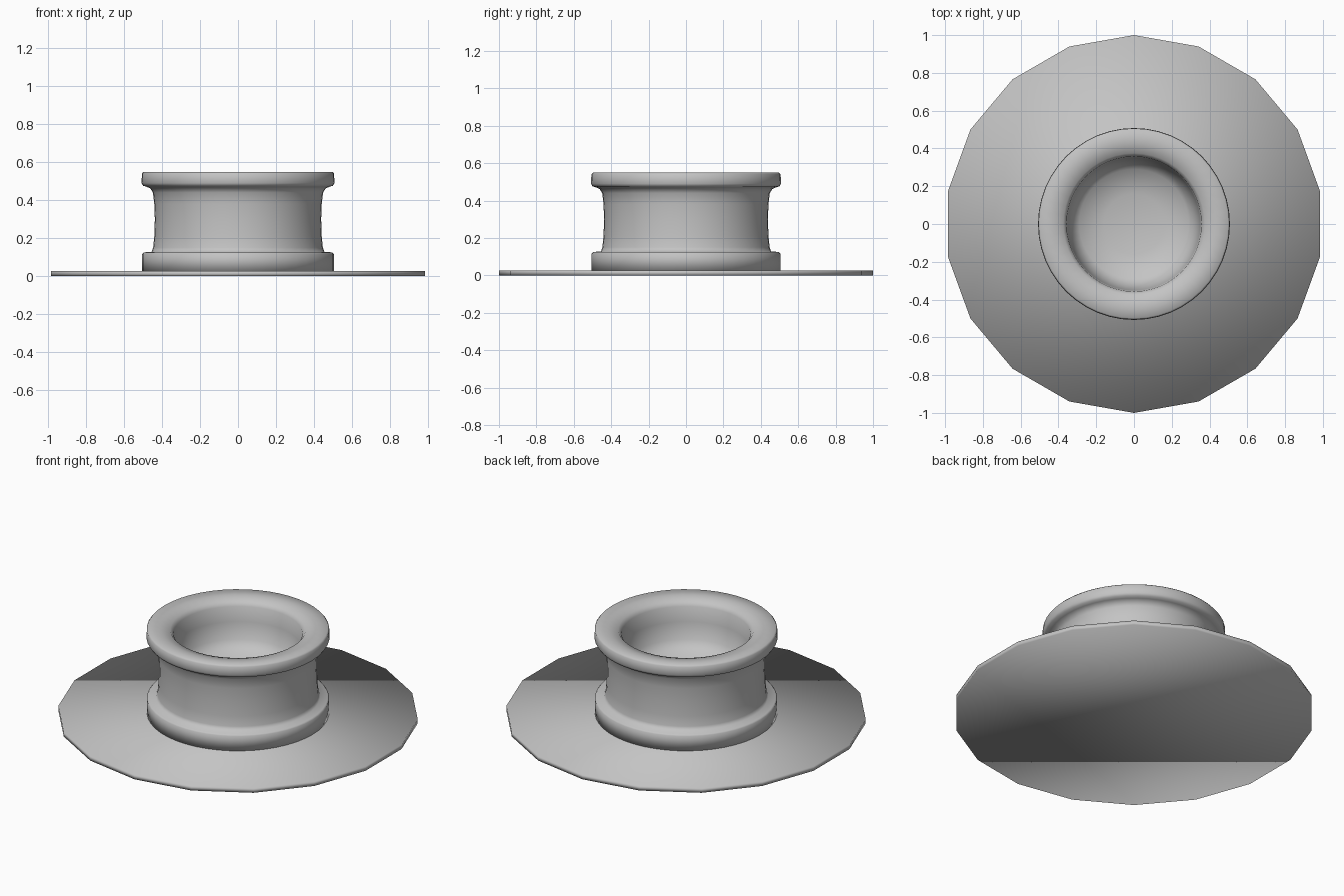
import bpy
import bmesh
import math

cube = bpy.data.objects.get("Cube")
if cube:
    bpy.data.objects.remove(cube, do_unlink=True)

grey = bpy.data.materials.new("plain grey")
grey.use_nodes = True
colour = (0.55, 0.55, 0.55, 1)
grey.diffuse_color = colour
grey.node_tree.nodes["Principled BSDF"].inputs["Base Color"].default_value = colour


def add_object(name, bm):
    """Turn a bmesh into a smooth shaded grey object."""
    bmesh.ops.recalc_face_normals(bm, faces=bm.faces)
    for face in bm.faces:
        face.smooth = True
    mesh = bpy.data.meshes.new(name)
    bm.to_mesh(mesh)
    bm.free()
    mesh.materials.append(grey)
    obj = bpy.data.objects.new(name, mesh)
    bpy.context.collection.objects.link(obj)
    return obj


def lathe(name, profile, sides):
    """Spin a radius/height profile around the z axis."""
    bm = bmesh.new()
    verts = [bm.verts.new((r, 0, z)) for r, z in profile]
    edges = [bm.edges.new(pair) for pair in zip(verts, verts[1:])]
    bmesh.ops.spin(bm, geom=verts + edges, cent=(0, 0, 0), axis=(0, 0, 1),
                   angle=math.tau, steps=sides, use_merge=True)
    bmesh.ops.remove_doubles(bm, verts=bm.verts, dist=0.0005)
    return add_object(name, bm)


# Thin eighteen-sided plate with a corner at the front and back
bm = bmesh.new()
thickness = 0.027
rings = []
for z in (0, thickness):
    ring = []
    for i in range(18):
        a = math.pi / 2 + math.tau * i / 18
        ring.append(bm.verts.new((math.cos(a), math.sin(a), z)))
    bm.faces.new(ring)
    rings.append(ring)
low, high = rings
for i in range(18):
    j = (i + 1) % 18
    bm.faces.new((low[i], low[j], high[j], high[i]))
add_object("base_plate", bm)

# Waisted cup: foot ring, neck, flared rim and hollow bowl
cup_profile = [
    (0, 0.02), (0.505, 0.02),                                # underside
    (0.505, 0.117), (0.497, 0.125), (0.455, 0.128),          # foot ring
    (0.447, 0.15), (0.441, 0.21), (0.438, 0.3),              # neck
    (0.441, 0.38), (0.448, 0.44), (0.462, 0.462),
    (0.48, 0.47), (0.5, 0.476), (0.508, 0.49),               # rim
    (0.506, 0.54), (0.498, 0.549), (0.43, 0.547),
    (0.375, 0.535), (0.357, 0.51), (0.35, 0.42),             # bowl
    (0.33, 0.32), (0.29, 0.27), (0.16, 0.24), (0, 0.23),
]
lathe("cup", cup_profile, 48)
